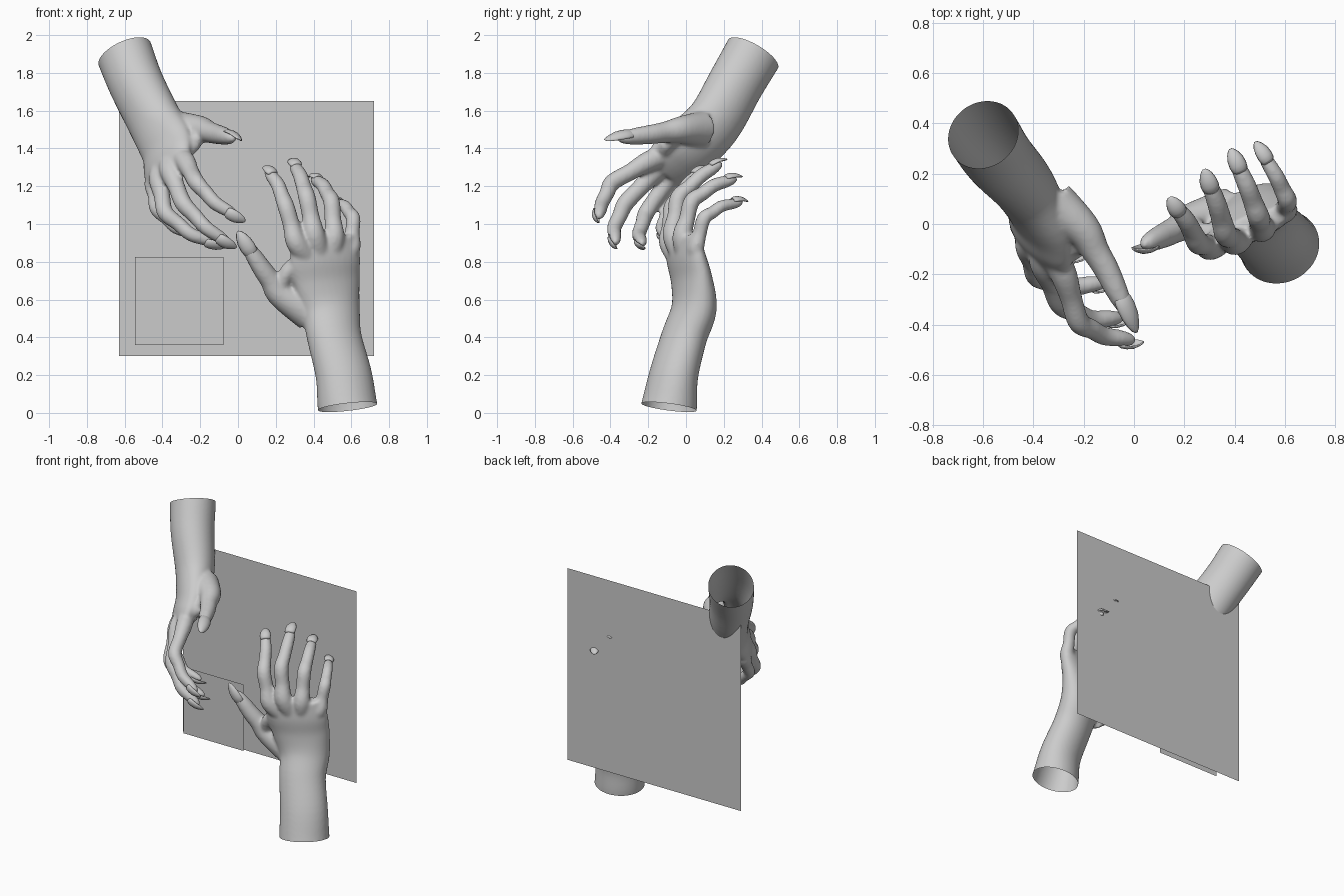
import bpy, bmesh, math
from mathutils import Vector as V

if "Cube" in bpy.data.objects:
    bpy.data.objects.remove(bpy.data.objects["Cube"])


def smooth_path(pts, sub=5):
    """Catmull-Rom through rows of (x, y, z, half_width, half_thickness)."""
    out = []
    for i in range(len(pts) - 1):
        p = [pts[max(i - 1, 0)], pts[i], pts[i + 1], pts[min(i + 2, len(pts) - 1)]]
        for k in range(sub):
            t = k / sub
            out.append([0.5 * (2 * b + (c - a) * t + (2 * a - 5 * b + 4 * c - d) * t * t
                               + (3 * b - a - 3 * c + d) * t ** 3) for a, b, c, d in zip(*p)])
    return out + [list(pts[-1])]


def loft(bm, pts, across, seg=20):
    """Closed elliptical tube along a smoothed path."""
    path = smooth_path(pts)
    cen = [V(p[:3]) for p in path]
    rings = []
    for i, p in enumerate(path):
        t = (cen[min(i + 1, len(cen) - 1)] - cen[max(i - 1, 0)]).normalized()
        u = (across - across.dot(t) * t).normalized()
        v = t.cross(u)
        rings.append([bm.verts.new(cen[i] + u * p[3] * math.cos(a) + v * p[4] * math.sin(a))
                      for a in (2 * math.pi * k / seg for k in range(seg))])
    for r, s in zip(rings, rings[1:]):
        for k in range(seg):
            j = (k + 1) % seg
            bm.faces.new((r[k], r[j], s[j], s[k]))
    bm.faces.new(rings[0][::-1])
    bm.faces.new(rings[-1])


def add_object(name, bm):
    me = bpy.data.meshes.new(name)
    bm.to_mesh(me)
    bm.free()
    for f in me.polygons:
        f.use_smooth = True
    ob = bpy.data.objects.new(name, me)
    bpy.context.collection.objects.link(ob)
    return ob


def nail(name, dip, tip, normal, w):
    """Long almond nail, curved across, over the last finger joint."""
    d = (tip - dip).normalized()
    n = (normal - normal.dot(d) * d).normalized()
    s = d.cross(n)
    bm = bmesh.new()
    rows = []
    for t, k, h in ((.42, .65, .026), (.48, .92, .030), (.6, 1, .030), (.75, .92, .025),
                    (.88, .66, .014), (.96, .36, .005), (1, .08, 0)):
        c = dip.lerp(tip, t)
        rows.append([bm.verts.new(c + s * w * k * math.sin(a) + n * (h + w * k * .75 * (math.cos(a) - .75)))
                     for a in (math.radians(x) for x in range(-80, 81, 20))])
    for r, q in zip(rows, rows[1:]):
        for j in range(len(r) - 1):
            bm.faces.new((r[j], r[j + 1], q[j + 1], q[j]))
    bmesh.ops.recalc_face_normals(bm, faces=bm.faces[:])
    m = add_object(name, bm).modifiers.new("thickness", "SOLIDIFY")
    m.thickness = .006
    m.offset = 0


def hand(prefix, arm, across, fingers, thumb, thumb_nail, cut, cut_normal):
    bm = bmesh.new()
    # forearm and palm
    loft(bm, arm, across, 32)
    palm = V(arm[-3][:3])
    # fingers: knuckle, middle joint, end joint, nail tip
    for i, (f, size) in enumerate(zip(fingers, (1, 1.02, .98, .86))):
        k, p, d, t = map(V, f)
        rad = [(k.lerp(palm, .45), .055), (k, .056), (k.lerp(p, .5), .046), (p, .046),
               (p.lerp(d, .5), .041), (d, .039), (d.lerp(t, .45), .034),
               (d.lerp(t, .7), .024), (d.lerp(t, .8), .010)]
        loft(bm, [(*c, r * size, r * size * .95) for c, r in rad], across)
        nail(f"{prefix}_finger_nail_{i + 1}", d, t, d - k, .034 * size)
    # thumb
    b, m, d, t = map(V, thumb)
    rad = [(b, .10), (m, .075), (m.lerp(d, .55), .058), (d, .053), (d.lerp(t, .35), .046),
           (d.lerp(t, .6), .034), (d.lerp(t, .74), .012)]
    loft(bm, [(*c, r, r * .95) for c, r in rad], V((.3, .5, .8)))
    nail(prefix + "_thumb_nail", d, t, V(thumb_nail), .04)
    # web between thumb and palm
    loft(bm, [(*m, .05, .045), (*m.lerp(V(fingers[0][0]), .45), .045, .04),
              (*V(fingers[0][0]).lerp(palm, .4), .05, .045)], V((.3, .5, .8)))
    bmesh.ops.recalc_face_normals(bm, faces=bm.faces[:])
    ob = add_object(prefix + "_hand", bm)
    # fuse into one skin
    r = ob.modifiers.new("fuse", "REMESH")
    r.mode = "VOXEL"
    r.voxel_size = .01
    r.use_smooth_shade = True
    s = ob.modifiers.new("soften", "SMOOTH")
    s.factor = .5
    s.iterations = 8
    dg = bpy.context.evaluated_depsgraph_get()
    me = bpy.data.meshes.new_from_object(ob.evaluated_get(dg))
    ob.modifiers.clear()
    # cut the forearm open
    bm = bmesh.new()
    bm.from_mesh(me)
    bmesh.ops.bisect_plane(bm, geom=bm.verts[:] + bm.edges[:] + bm.faces[:], plane_co=cut,
                           plane_no=cut_normal, clear_outer=True)
    bm.to_mesh(me)
    bm.free()
    for f in me.polygons:
        f.use_smooth = True
    ob.data = me


# lower hand, reaching up
hand("lower",
     [(.60, -.11, -.07, .163, .148), (.58, -.09, .03, .161, .146), (.56, -.065, .2, .154, .125),
      (.51, -.01, .4, .150, .115), (.49, .042, .55, .163, .11), (.47, .03, .7, .188, .088),
      (.46, 0, .82, .200, .074), (.455, -.02, .93, .18, .05)],
     V((.9, .4, 0)),
     [((.31, -.09, .90), (.255, -.075, 1.09), (.21, .01, 1.21), (.14, .105, 1.305)),
      ((.405, -.07, .94), (.365, -.04, 1.14), (.33, .08, 1.255), (.28, .217, 1.342)),
      ((.51, -.02, .93), (.495, .03, 1.12), (.45, .15, 1.205), (.384, .298, 1.25)),
      ((.60, .05, .87), (.61, .095, 1.03), (.565, .19, 1.095), (.483, .326, 1.12))],
     [(.38, .05, .53), (.225, .01, .63), (.13, -.04, .76), (0, -.1, .96)],
     (-.3, -1, .2), (.58, -.09, .031), (.12, -.14, -1))

# upper hand, reaching down
hand("upper",
     [(-.635, .40, 1.982, .156, .146), (-.60, .355, 1.9, .156, .146),
      (-.54, .265, 1.745, .153, .14), (-.44, .15, 1.54, .160, .125),
      (-.375, .02, 1.41, .175, .1), (-.37, -.06, 1.33, .18, .08), (-.37, -.12, 1.27, .155, .05)],
     V((.6, -.7, .39)),
     [((-.28, -.20, 1.33), (-.22, -.39, 1.22), (-.12, -.445, 1.11), (.037, -.468, 1.015)),
      ((-.36, -.16, 1.28), (-.29, -.32, 1.11), (-.17, -.38, .98), (-.01, -.37, .875)),
      ((-.42, -.09, 1.24), (-.385, -.21, 1.06), (-.25, -.25, .945), (-.06, -.225, .88)),
      ((-.45, 0, 1.22), (-.43, -.09, 1.08), (-.33, -.13, .98), (-.17, -.11, .92))],
     [(-.32, .08, 1.5), (-.205, -.02, 1.5), (-.11, -.18, 1.475), (.01, -.43, 1.445)],
     (.5, -.1, .8), (-.60, .355, 1.9), (-.35, .45, .82))

# two flat upright panels
for name, x, y, z, size in (("back_panel", .045, .29, .975, 1.35), ("small_panel", -.31, .17, .5925, .468)):
    bpy.ops.mesh.primitive_plane_add(size=size, location=(x, y, z), rotation=(math.pi / 2, 0, 0))
    bpy.context.object.name = name
